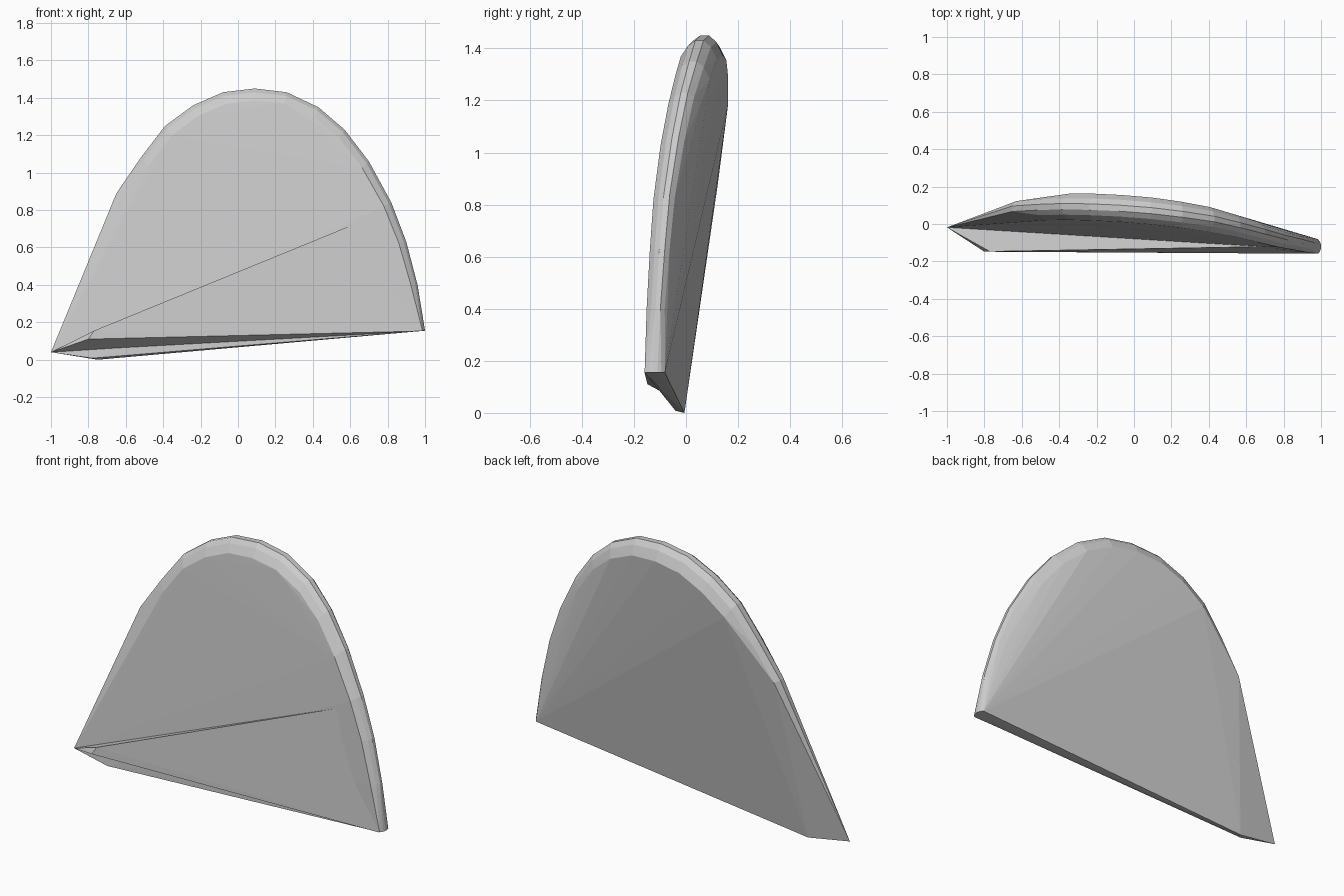
import bpy, bmesh
from mathutils import Vector

if "Cube" in bpy.data.objects:
    bpy.data.objects.remove(bpy.data.objects["Cube"])


def hull(name, points):
    bm = bmesh.new()
    for p in points:
        bm.verts.new(p)
    bmesh.ops.convex_hull(bm, input=bm.verts[:])
    bmesh.ops.delete(bm, geom=[v for v in bm.verts if not v.link_faces], context='VERTS')
    bmesh.ops.recalc_face_normals(bm, faces=bm.faces[:])
    mesh = bpy.data.meshes.new(name)
    bm.to_mesh(mesh)
    bm.free()
    ob = bpy.data.objects.new(name, mesh)
    bpy.context.collection.objects.link(ob)
    return ob


# rim arc: x, z, centre depth y, half thickness
arc = [(-.65, .89, .080, .065), (-.52, 1.08, .088, .068), (-.39, 1.25, .092, .070),
       (-.24, 1.36, .090, .072), (-.08, 1.43, .083, .072), (.09, 1.45, .070, .072),
       (.26, 1.43, .050, .070), (.43, 1.35, .025, .066), (.57, 1.23, -.008, .060),
       (.70, 1.06, -.042, .056), (.82, .84, -.075, .050), (.90, .63, -.093, .046),
       (.96, .40, -.109, .042), (1.0, .155, -.120, .039)]

# rounded rim section: depth fraction, inset
section = [(-1, .062), (-.6, .02), (-.2, 0), (.25, 0), (.65, .025), (1, .075)]

apex = Vector((-1, -.018, .04))
plate = [apex, (-.78, -.04, .008), (-.75, -.006, 0)]
for i, (x, z, y, half) in enumerate(arc):
    inward = Vector((.1 - x, 0, .5 - z)).normalized()
    if i == len(arc) - 1:
        inward = Vector((-.4, 0, 0))
    for s, inset in section:
        # the outer rows start further along the arc, leaving edges fanning to the apex
        if (i == 0 and s in (-1, -.6)) or (i < 2 and s == 1):
            continue
        plate.append(Vector((x, y + s * half, z)) + inward * inset * half / .07)
shell = hull("curved_plate", plate)

# shallow raised wedge along the lower front
wedge = hull("front_wedge", [apex, (.75, -.120, .777), (.98, -.159, .153), (.98, -.12, .17),
                             (-.77, -.147, .155), (-.80, -.148, .11)])

# merge the wedge into the plate
mod = shell.modifiers.new("merge", 'BOOLEAN')
mod.operation = 'UNION'
mod.solver = 'EXACT'
mod.object = wedge
bpy.context.view_layer.objects.active = shell
shell.select_set(True)
bpy.ops.object.modifier_apply(modifier="merge")
bpy.data.objects.remove(wedge)
